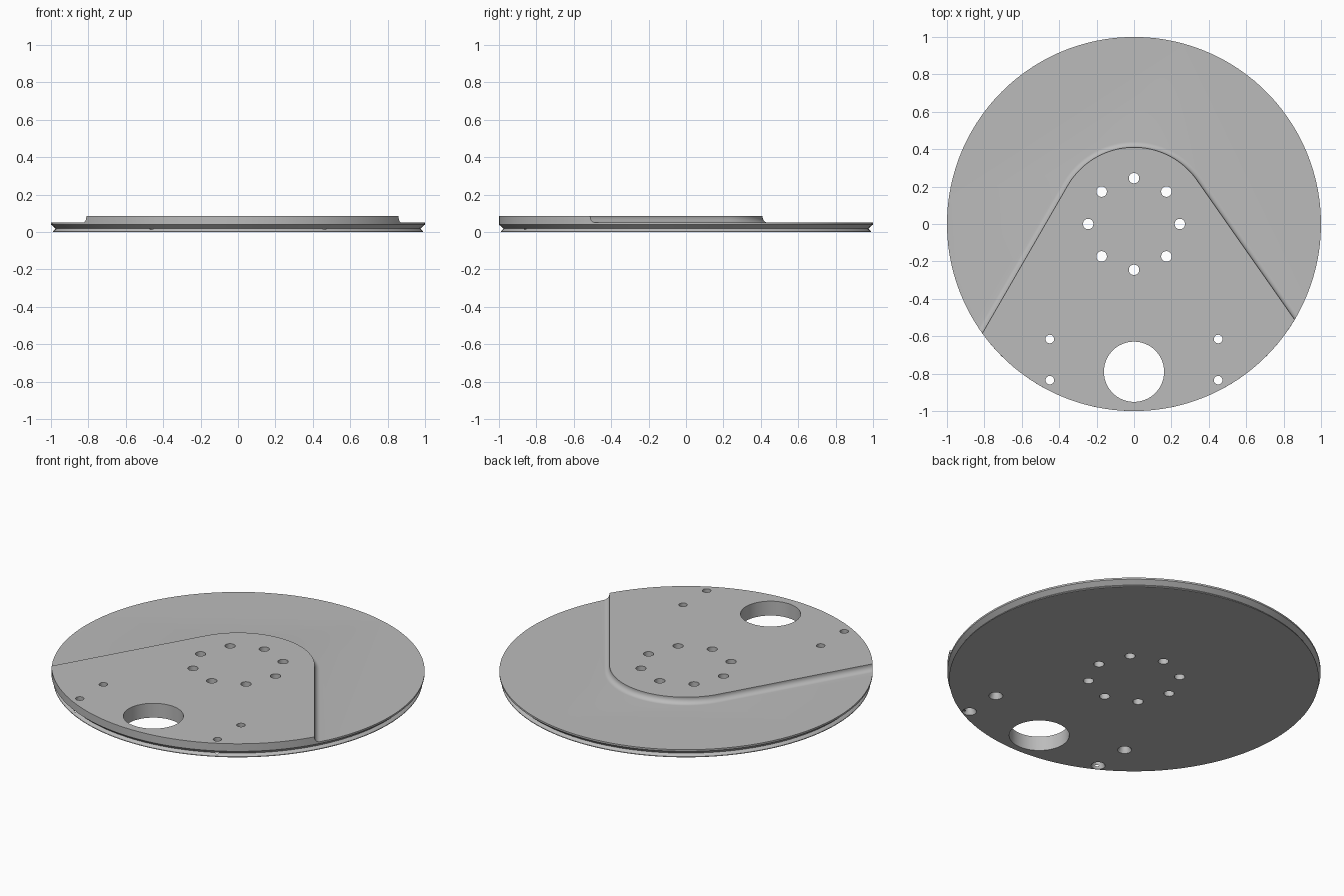
import bpy, bmesh, math
from math import sin, cos, pi, radians

if "Cube" in bpy.data.objects:
    bpy.data.objects.remove(bpy.data.objects["Cube"])

grey = bpy.data.materials.new("plain_grey")
grey.diffuse_color = (0.5, 0.5, 0.5, 1)
grey.use_nodes = True
grey.node_tree.nodes["Principled BSDF"].inputs["Base Color"].default_value = grey.diffuse_color

R, ARC, BASE, TOP = 1.0, 0.41, 0.05, 0.085
NL, NR = radians(150), radians(35)      # outward normals of the two straight step walls


def new_object(name, bm):
    bmesh.ops.recalc_face_normals(bm, faces=bm.faces)
    mesh = bpy.data.meshes.new(name)
    bm.to_mesh(mesh)
    bm.free()
    ob = bpy.data.objects.new(name, mesh)
    bpy.context.collection.objects.link(ob)
    mesh.materials.append(grey)
    return ob


def rim_angles(radius):
    """Angles where the straight walls of an outline meet the disc rim."""
    a = math.acos(radius / R)
    return NL + a, NR - a + 2 * pi


bm = bmesh.new()


def arc(radius, a0, a1, n, z):
    return [bm.verts.new((radius * cos(a0 + (a1 - a0) * i / n),
                          radius * sin(a0 + (a1 - a0) * i / n), z)) for i in range(n + 1)]


def bridge(a, b, closed=True):
    n = len(a)
    for i in range(n if closed else n - 1):
        j = (i + 1) % n
        bm.faces.new((a[i], a[j], b[j], b[i]))


# Raised platform: outlines stacked along a concave fillet
fil = 0.03
steps = [(fil * (1 - sin(t * pi / 16)), BASE + fil * (1 - cos(t * pi / 16))) for t in range(9)]
steps.append((0.0, TOP))
loops = []
for off, z in steps:
    left, right = rim_angles(ARC + off)
    nose = arc(ARC + off, NR, NL, 40, z)
    front = arc(R, left, right, 48, z)
    loops.append(nose + front)
for a, b in zip(loops, loops[1:]):
    bridge(a, b)
bm.faces.new(loops[-1])

# Disc: lower top face, then rim with V groove, then underside
left, right = rim_angles(ARC + fil)
nose, front = loops[0][:41], loops[0][41:]
back = arc(R, right, left + 2 * pi, 80, BASE)[1:-1]
bm.faces.new([front[-1]] + back + [front[0]] + nose[::-1])
ring = front + back
for r, z in [(1.0, 0.04), (0.975, 0.018), (0.99, 0.004), (0.99, 0.0)]:
    nxt = [bm.verts.new((v.co.x * r / R, v.co.y * r / R, z)) for v in front + back]
    bridge(ring, nxt)
    ring = nxt
bm.faces.new(ring)
disc = new_object("stepped_disc", bm)

# Hole cutters
cut = bmesh.new()


def drill(x, y, r, z0=-0.1, z1=0.2, r0=None, seg=32):
    res = bmesh.ops.create_cone(cut, cap_ends=True, segments=seg, radius1=r0 or r,
                                radius2=r, depth=z1 - z0)
    bmesh.ops.translate(cut, verts=res["verts"], vec=(x, y, (z0 + z1) / 2))


for i in range(8):
    drill(0.245 * cos(i * pi / 4), 0.245 * sin(i * pi / 4), 0.028)
drill(0, -0.79, 0.161, seg=64)
for x in (-0.45, 0.45):
    for y in (-0.615, -0.835):
        drill(x, y, 0.023)
holes = new_object("hole_cutter", cut)

# Countersinks under the four corner holes
cut = bmesh.new()
for x in (-0.45, 0.45):
    for y in (-0.615, -0.835):
        drill(x, y, 0.022, -0.002, 0.032, 0.039)
sinks = new_object("countersink_cutter", cut)

bpy.context.view_layer.objects.active = disc
disc.select_set(True)
for cutter in (holes, sinks):
    mod = disc.modifiers.new("cut", "BOOLEAN")
    mod.operation, mod.solver, mod.object = "DIFFERENCE", "EXACT", cutter
    bpy.ops.object.modifier_apply(modifier=mod.name)
    bpy.data.objects.remove(cutter)
bpy.ops.object.shade_smooth_by_angle(angle=radians(30))
